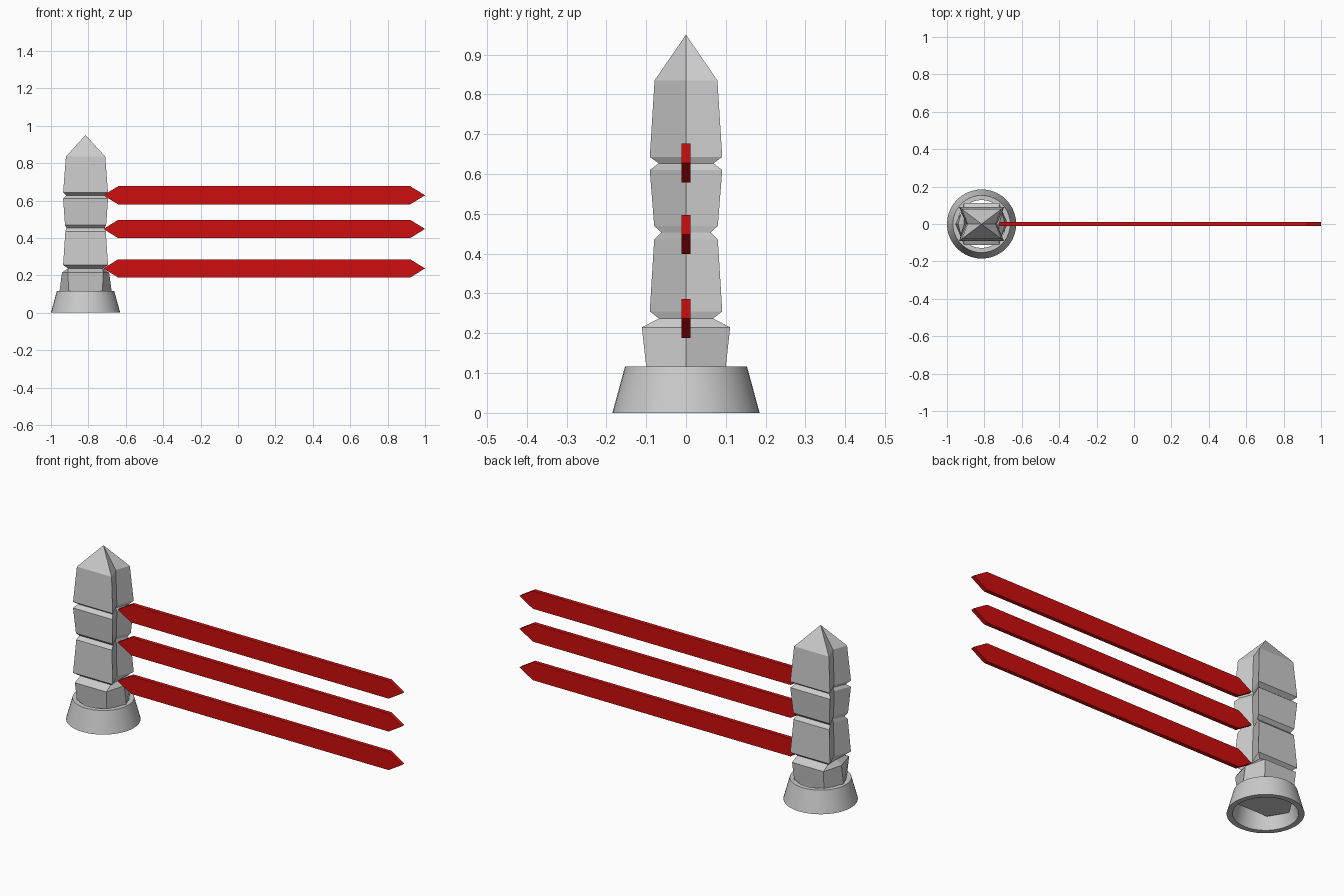
import bpy, bmesh, math

if "Cube" in bpy.data.objects:
    bpy.data.objects.remove(bpy.data.objects["Cube"])

PX = -0.815  # post centre


def make_object(name, bm, mat=None):
    bmesh.ops.recalc_face_normals(bm, faces=bm.faces)
    me = bpy.data.meshes.new(name)
    bm.to_mesh(me)
    bm.free()
    ob = bpy.data.objects.new(name, me)
    bpy.context.collection.objects.link(ob)
    if mat:
        me.materials.append(mat)
    return ob


def bridge(bm, a, b):
    n = len(a)
    for i in range(n):
        j = (i + 1) % n
        bm.faces.new((a[i], a[j], b[j], b[i]))


# Hollow flared base ring: closed (radius, z) profile turned around the post
bm = bmesh.new()
profile = [(0.185, 0), (0.153, 0.117), (0.128, 0.117), (0.157, 0)]
N = 40
rings = [[bm.verts.new((PX + r * math.cos(2 * math.pi * i / N),
                        r * math.sin(2 * math.pi * i / N), z))
          for i in range(N)] for r, z in profile]
for k in range(4):
    bridge(bm, rings[k], rings[(k + 1) % 4])
base = make_object("base_ring", bm)
bpy.context.view_layer.objects.active = base
base.select_set(True)
bpy.ops.object.shade_smooth_by_angle(angle=math.radians(35))

# Carved post: six-sided sections (z, half width, half depth, side crease)
levels = [
    (0.06, 0.088, 0.095, 0.145),
    (0.117, 0.090, 0.100, 0.139),
    (0.215, 0.095, 0.111, 0.126),
    (0.237, 0.093, 0.068, 0.093),
    (0.255, 0.120, 0.091, 0.082),
    (0.435, 0.108, 0.080, 0.078),
    (0.453, 0.102, 0.062, 0.072),
    (0.470, 0.110, 0.080, 0.078),
    (0.610, 0.120, 0.091, 0.082),
    (0.627, 0.103, 0.069, 0.074),
    (0.643, 0.120, 0.091, 0.082),
    (0.835, 0.105, 0.079, 0.075),
]
bm = bmesh.new()
loops = [[bm.verts.new((PX + x, y, z)) for x, y in
          ((w, -d), (g, 0), (w, d), (-w, d), (-g, 0), (-w, -d))]
         for z, w, d, g in levels]
for a, b in zip(loops, loops[1:]):
    bridge(bm, a, b)
bm.faces.new(loops[0])
apex = bm.verts.new((PX, 0, 0.95))
for i in range(6):
    bm.faces.new((loops[-1][i], loops[-1][(i + 1) % 6], apex))
make_object("carved_post", bm)

# Three red pointed beams
red = bpy.data.materials.new("red")
red.diffuse_color = (0.62, 0.004, 0.004, 1)
red.use_nodes = True
red.node_tree.nodes["Principled BSDF"].inputs["Base Color"].default_value = red.diffuse_color
for i, z in enumerate((0.237, 0.448, 0.628)):
    bm = bmesh.new()
    outline = [(-0.72, 0), (-0.64, -0.049), (0.92, -0.049),
               (1.0, 0), (0.92, 0.049), (-0.64, 0.049)]
    sides = [[bm.verts.new((x, y, z + h)) for x, h in outline]
             for y in (-0.011, 0.011)]
    bridge(bm, *sides)
    for s in sides:
        bm.faces.new(s)
    make_object(f"beam_{i + 1}", bm, red)
